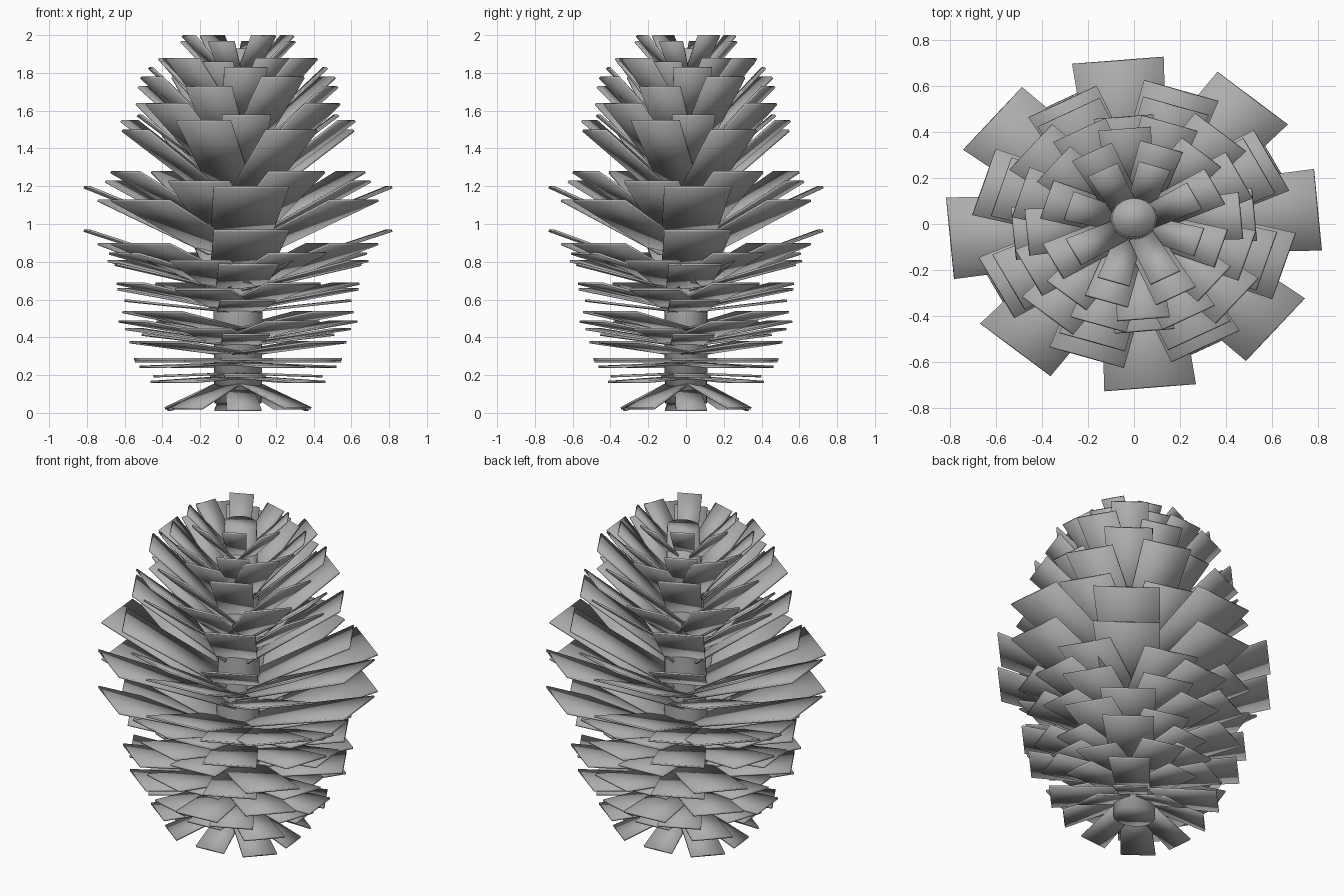
import bpy
import bmesh
import math
from mathutils import Matrix, Vector

cube = bpy.data.objects.get("Cube")
if cube:
    bpy.data.objects.remove(cube, do_unlink=True)

SQUASH = 0.89      # cone is slightly narrower front to back
THICK = 0.012
INNER = 0.06

grey = bpy.data.materials.new("plain_grey")
grey.use_nodes = True
colour = (0.42, 0.42, 0.42, 1)
grey.diffuse_color = colour
grey.node_tree.nodes["Principled BSDF"].inputs["Base Color"].default_value = colour


def finish(name, bm):
    bmesh.ops.scale(bm, vec=(1, SQUASH, 1), verts=bm.verts)
    bmesh.ops.recalc_face_normals(bm, faces=bm.faces)
    for face in bm.faces:
        face.smooth = True
    mesh = bpy.data.meshes.new(name)
    bm.to_mesh(mesh)
    bm.free()
    mesh.materials.append(grey)
    obj = bpy.data.objects.new(name, mesh)
    bpy.context.collection.objects.link(obj)


def add_scale(bm, radius, z_tip, angle, slope):
    """One thin slab, slightly tapered towards the core, tip edge at radius."""
    length = (radius - INNER) / math.cos(slope)
    width = 0.5 * radius
    made = bmesh.ops.create_cube(bm, size=1)["verts"]
    for v in made:
        taper = 1 if v.co.x > 0 else 0.78
        v.co = Vector(((v.co.x - 0.5) * length, v.co.y * width * taper,
                       (v.co.z - 0.5) * THICK))
    place = (Matrix.Rotation(angle, 4, "Z") @ Matrix.Translation((radius, 0, z_tip))
             @ Matrix.Rotation(-slope, 4, "Y"))
    bmesh.ops.transform(bm, matrix=place, verts=made)


# Whorls of four scales from the bottom up: turn in eighths, radius, tip height, slope
AXIS, NEAR, DIAGONAL, FAR = range(4)
whorls = [
    (AXIS, .37, .02, -22),
    (DIAGONAL, .42, .03, -21),
    (DIAGONAL, .50, .17, -3),
    (AXIS, .44, .20, -2),
    (NEAR, .52, .25, -2),
    (FAR, .53, .28, 0),
    (AXIS, .54, .29, 0),
    (DIAGONAL, .62, .38, 6),
    (AXIS, .50, .42, 7),
    (FAR, .58, .45, 8),
    (NEAR, .63, .49, 9),
    (DIAGONAL, .66, .54, 9),
    (AXIS, .59, .60, 6),
    (FAR, .62, .66, 10),
    (NEAR, .64, .69, 11),
    (AXIS, .64, .79, 13),
    (FAR, .67, .81, 14),
    (NEAR, .68, .85, 15),
    (DIAGONAL, .80, .90, 17),
    (AXIS, .80, .97, 18),
    (DIAGONAL, .80, 1.13, 21),
    (AXIS, .80, 1.20, 22),
    (FAR, .68, 1.23, 28),
    (NEAR, .67, 1.28, 28),
    (NEAR, .61, 1.50, 35),
    (FAR, .60, 1.55, 36),
    (AXIS, .52, 1.58, 37),
    (DIAGONAL, .58, 1.64, 38),
    (FAR, .51, 1.73, 41),
    (NEAR, .51, 1.78, 41),
    (AXIS, .46, 1.83, 43),
    (DIAGONAL, .45, 1.88, 43),
    (FAR, .39, 1.86, 44),
    (NEAR, .39, 1.88, 44),
    (FAR, .29, 1.97, 45),
    (NEAR, .29, 2.0, 45),
]
for number, (turn, radius, z_tip, slope) in enumerate(whorls, 1):
    bm = bmesh.new()
    for quarter in range(4):
        angle = math.radians(5) + math.pi / 2 * (quarter + turn / 4)
        add_scale(bm, radius, z_tip, angle, math.radians(slope))
    finish(f"scale_whorl_{number}", bm)

# Central core: stacked round sections, leaning a little at the tip
sections = [(.125, .05), (.13, .6), (.12, 1.2), (.095, 1.93)]
sides = 24
bm = bmesh.new()
loops = []
for radius, z in sections:
    lean = 0.03 * max(0, z - 0.9)
    loops.append([bm.verts.new((radius * math.cos(math.tau * i / sides),
                                radius * math.sin(math.tau * i / sides) + lean, z))
                  for i in range(sides)])
for low, high in zip(loops, loops[1:]):
    for i in range(sides):
        j = (i + 1) % sides
        bm.faces.new((low[i], low[j], high[j], high[i]))
bm.faces.new(loops[0][::-1])
bm.faces.new(loops[-1])
finish("core", bm)
